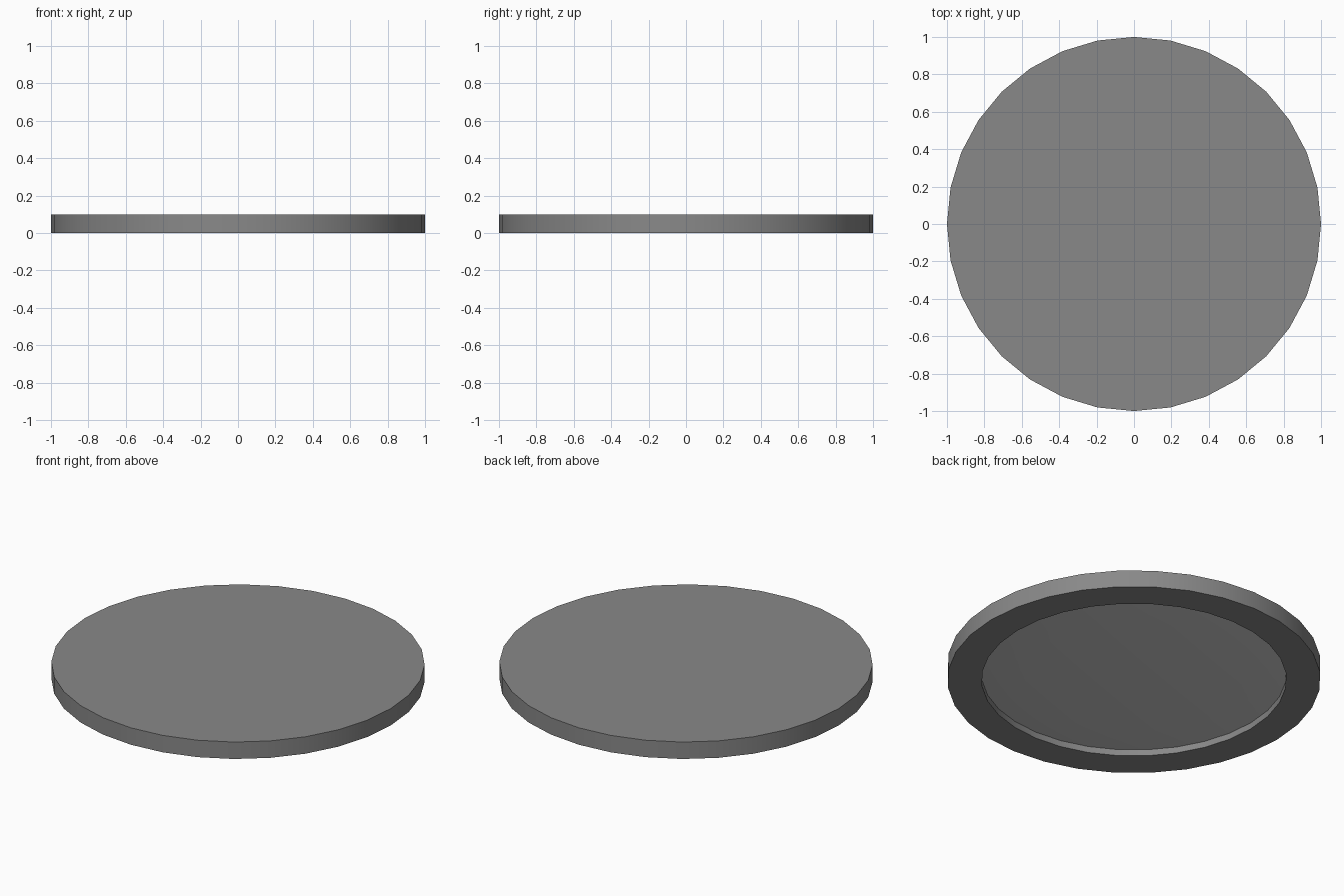
import bpy, bmesh
from math import cos, sin, tau

if "Cube" in bpy.data.objects:
    bpy.data.objects.remove(bpy.data.objects["Cube"])

SIDES = 32


def material(name, value):
    mat = bpy.data.materials.new(name)
    mat.diffuse_color = (value, value, value, 1)
    mat.use_nodes = True
    mat.node_tree.nodes["Principled BSDF"].inputs["Base Color"].default_value = mat.diffuse_color
    return mat


def ring(bm, r, z):
    return [bm.verts.new((r * cos(tau * i / SIDES), r * sin(tau * i / SIDES), z))
            for i in range(SIDES)]


def lathe(name, profile, mats, inset_from):
    """Closed disc turned from (radius, height) points, capped at both ends.
    Bands from index inset_from on, and the last cap, use the second material."""
    bm = bmesh.new()
    rings = [ring(bm, r, z) for r, z in profile]
    for n, (a, b) in enumerate(zip(rings, rings[1:])):
        for i in range(SIDES):
            j = (i + 1) % SIDES
            face = bm.faces.new((a[i], a[j], b[j], b[i]))
            face.material_index = int(n >= inset_from)
    bm.faces.new(rings[0])
    bm.faces.new(rings[-1]).material_index = 1
    bmesh.ops.recalc_face_normals(bm, faces=bm.faces)
    mesh = bpy.data.meshes.new(name)
    bm.to_mesh(mesh)
    bm.free()
    for mat in mats:
        mesh.materials.append(mat)
    obj = bpy.data.objects.new(name, mesh)
    bpy.context.collection.objects.link(obj)
    bpy.context.view_layer.objects.active = obj
    obj.select_set(True)
    bpy.ops.object.shade_smooth_by_angle()
    return obj


# Round plate: flat dark top, upright rim, foot ring, and a lighter shallow
# recess underneath whose floor bulges slightly towards the middle
lathe("round_plate",
      [(1, 0.1), (1, 0), (0.817, 0), (0.817, 0.037), (0.583, 0.015)],
      [material("dark_grey", 0.25), material("light_grey", 0.8)], 3)
